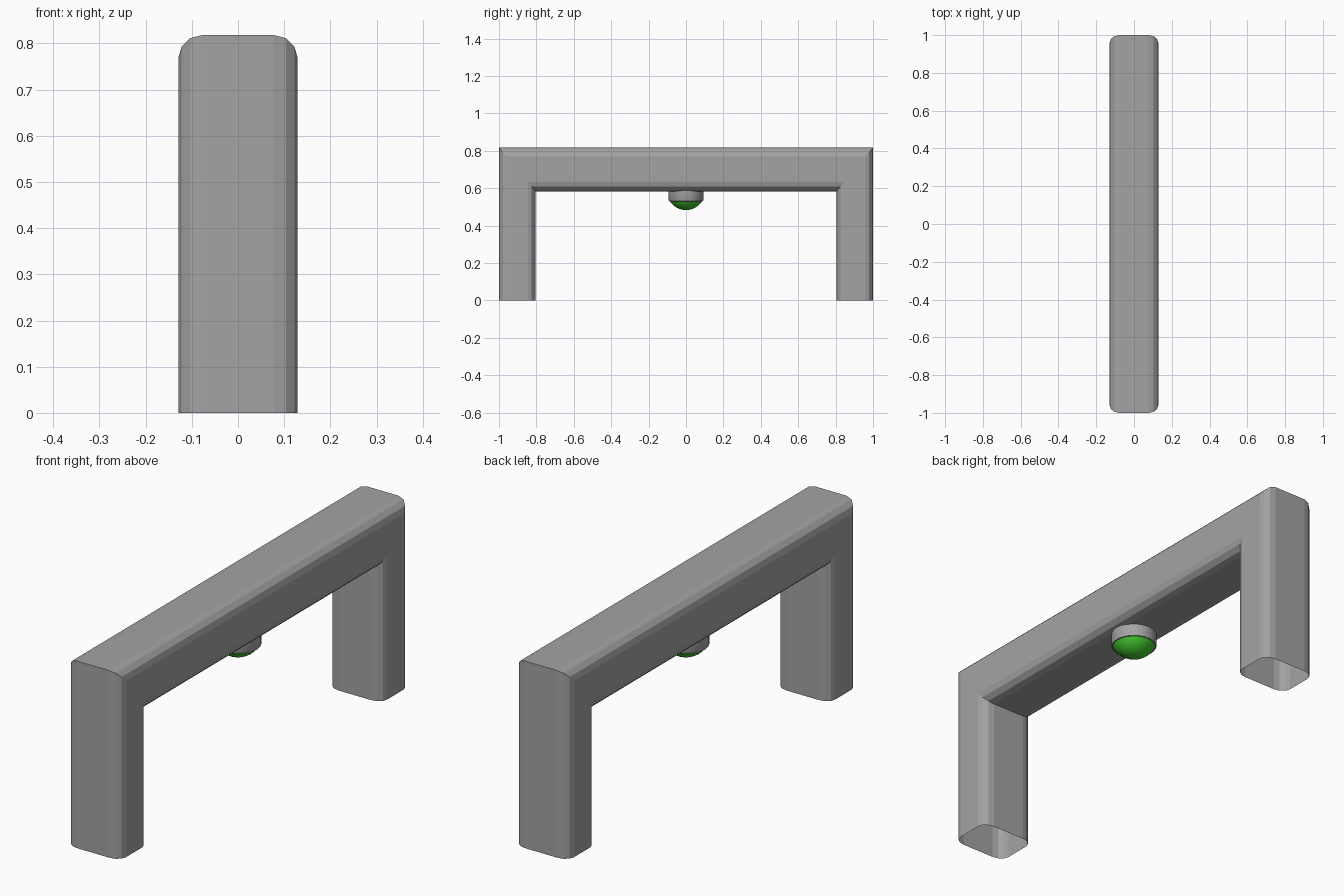
import bpy, bmesh, math

if "Cube" in bpy.data.objects:
    bpy.data.objects.remove(bpy.data.objects["Cube"])

def material(name, rgb):
    mat = bpy.data.materials.new(name)
    mat.diffuse_color = (*rgb, 1)
    mat.use_nodes = True
    mat.node_tree.nodes["Principled BSDF"].inputs["Base Color"].default_value = mat.diffuse_color
    return mat

GREY = material("dark_grey", (0.37, 0.37, 0.37))
GREEN = material("green_lamp", (0.06, 0.6, 0.03))

def finish(name, bm, mat):
    bmesh.ops.recalc_face_normals(bm, faces=bm.faces)
    me = bpy.data.meshes.new(name)
    bm.to_mesh(me)
    bm.free()
    me.materials.append(mat)
    ob = bpy.data.objects.new(name, me)
    bpy.context.collection.objects.link(ob)
    return ob

def lathe(name, profile, mat, segs=32):
    """Revolve (radius, z) points around the z axis."""
    bm = bmesh.new()
    vs = [bm.verts.new((r, 0, z)) for r, z in profile]
    es = [bm.edges.new(p) for p in zip(vs, vs[1:])]
    bmesh.ops.spin(bm, geom=vs + es, cent=(0, 0, 0), axis=(0, 0, 1),
                   angle=math.tau, steps=segs, use_duplicate=False)
    bmesh.ops.remove_doubles(bm, verts=bm.verts, dist=1e-4)
    ob = finish(name, bm, mat)
    bpy.ops.object.select_all(action='DESELECT')
    ob.select_set(True)
    bpy.context.view_layer.objects.active = ob
    bpy.ops.object.shade_smooth_by_angle(angle=math.radians(35))

# Rounded cross-section: (x, depth), depth 0 = outer side, 1 = inner side
HALF_W, TOP = 0.129, 0.818
LEG_T, BEAM_T = 0.195, 0.234
RX, RD = 0.051, 0.21
section = []
for q, (sx, sd) in enumerate([(1, 1), (-1, 1), (-1, -1), (1, -1)]):
    for k in range(4):
        a = math.radians(90 * q + 30 * k)
        section.append((sx * (HALF_W - RX) + RX * math.cos(a),
                        0.5 + sd * (0.5 - RD) + RD * math.sin(a)))

# Arch frame: section swept up, across and down with mitred corners, open feet
bm = bmesh.new()
rings = []
for side, at_foot in [(-1, True), (-1, False), (1, False), (1, True)]:
    rings.append([bm.verts.new((x, side * (1 - d * LEG_T),
                                0 if at_foot else TOP - d * BEAM_T))
                  for x, d in section])
n = len(section)
for a, b in zip(rings, rings[1:]):
    for i in range(n):
        j = (i + 1) % n
        bm.faces.new((a[i], a[j], b[j], b[i]))
finish("arch_frame", bm, GREY)

# Lamp housing under the beam
lathe("lamp_housing", [(0, 0.59), (0.093, 0.59), (0.093, 0.535),
                       (0.091, 0.531), (0.087, 0.53), (0.085, 0.535)], GREY)

# Green lamp dome: shallow spherical cap
CAP_R, CAP_H, CAP_Z = 0.087, 0.05, 0.533
R = (CAP_R ** 2 + CAP_H ** 2) / (2 * CAP_H)
top_angle = math.asin(CAP_R / R)
dome = [(R * math.sin(top_angle * i / 8),
         CAP_Z - CAP_H + R - R * math.cos(top_angle * i / 8)) for i in range(9)]
lathe("lamp_dome", dome, GREEN)
